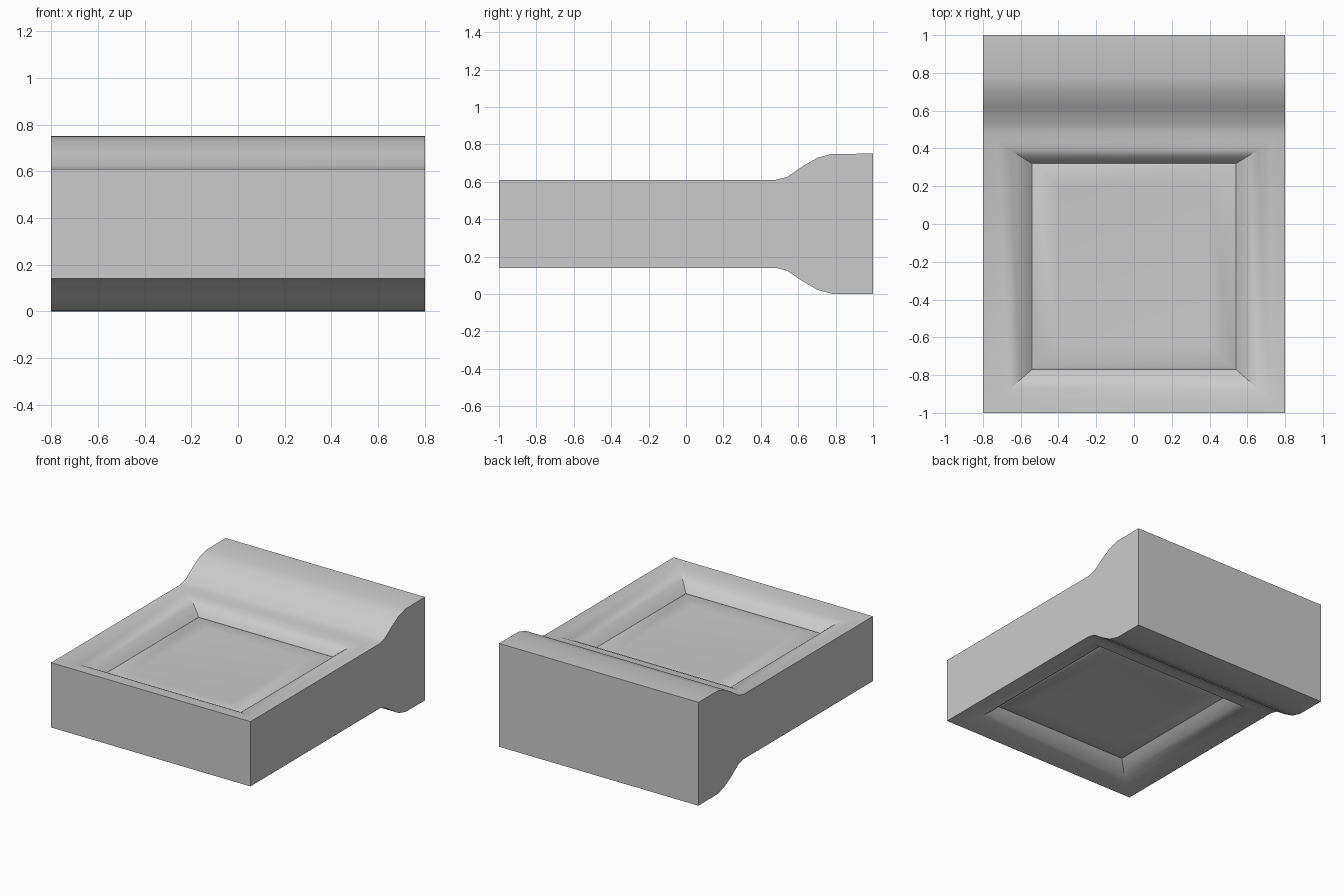
import bpy
import bmesh

if "Cube" in bpy.data.objects:
    bpy.data.objects.remove(bpy.data.objects["Cube"], do_unlink=True)

MID = 0.375  # height of the horizontal symmetry plane

grey = bpy.data.materials.new("light_grey")
grey.use_nodes = True
grey.diffuse_color = (0.6, 0.6, 0.6, 1)
grey.node_tree.nodes["Principled BSDF"].inputs["Base Color"].default_value = (0.6, 0.6, 0.6, 1)


def ring(bm, half_x, y0, y1, z):
    """Rectangle of four vertices: front left, front right, back right, back left."""
    corners = [(-half_x, y0), (half_x, y0), (half_x, y1), (-half_x, y1)]
    return [bm.verts.new((x, y, z)) for x, y in corners]


def bridge(bm, a, b):
    for i in range(4):
        j = (i + 1) % 4
        bm.faces.new((a[i], a[j], b[j], b[i]))


def finish(bm, name):
    """Make an object from an upper half and mirror it downwards."""
    mesh = bpy.data.meshes.new(name)
    bm.to_mesh(mesh)
    bm.free()
    mesh.materials.append(grey)
    obj = bpy.data.objects.new(name, mesh)
    obj.location.z = MID
    bpy.context.collection.objects.link(obj)
    mirror = obj.modifiers.new("mirror", "MIRROR")
    mirror.use_axis = (False, False, True)
    bpy.ops.object.select_all(action="DESELECT")
    obj.select_set(True)
    bpy.context.view_layer.objects.active = obj
    bpy.ops.object.shade_smooth_by_angle(angle=0.6)
    return obj


# Frame with a rounded inner slope and a flared back block
bm = bmesh.new()
slope = [(0, 0.235), (0.3, 0.228), (0.55, 0.21), (0.75, 0.185), (0.9, 0.155), (1, 0.13)]
rings = [ring(bm, 0.8 - 0.26 * t, -1 + 0.23 * t, 0.48 - 0.16 * t, z) for t, z in slope]
for outer, inner in zip(rings, rings[1:]):
    bridge(bm, outer, inner)

# Flare rising from the frame to the back edge
flare = [(0.54, 0.25), (0.62, 0.305), (0.7, 0.352), (0.78, 0.374), (1, 0.375)]
front_left, front_right, right, left = rings[0]
right_edge, left_edge = [right], [left]
for y, z in flare:
    r, l = bm.verts.new((0.8, y, z)), bm.verts.new((-0.8, y, z))
    bm.faces.new((left_edge[-1], right_edge[-1], r, l))
    right_edge.append(r)
    left_edge.append(l)

# Front, back and side walls down to the symmetry plane
base = ring(bm, 0.8, -1, 1, 0)
bm.faces.new((base[0], base[1], front_right, front_left))
bm.faces.new((base[2], base[3], left_edge[-1], right_edge[-1]))
bm.faces.new([base[1], base[2]] + right_edge[::-1] + [front_right])
bm.faces.new([base[3], base[0], front_left] + left_edge)
finish(bm, "frame_and_back_block")

# Slightly dished centre panel, on the top and the underside
bm = bmesh.new()
edge = ring(bm, 0.54, -0.77, 0.32, 0.13)
lip = ring(bm, 0.53, -0.76, 0.31, 0.135)
dish = ring(bm, 0.4, -0.64, 0.2, 0.128)
bridge(bm, edge, lip)
bridge(bm, lip, dish)
centre = bm.verts.new((0, -0.22, 0.12))
for i in range(4):
    bm.faces.new((dish[i], dish[(i + 1) % 4], centre))
finish(bm, "centre_panels")
